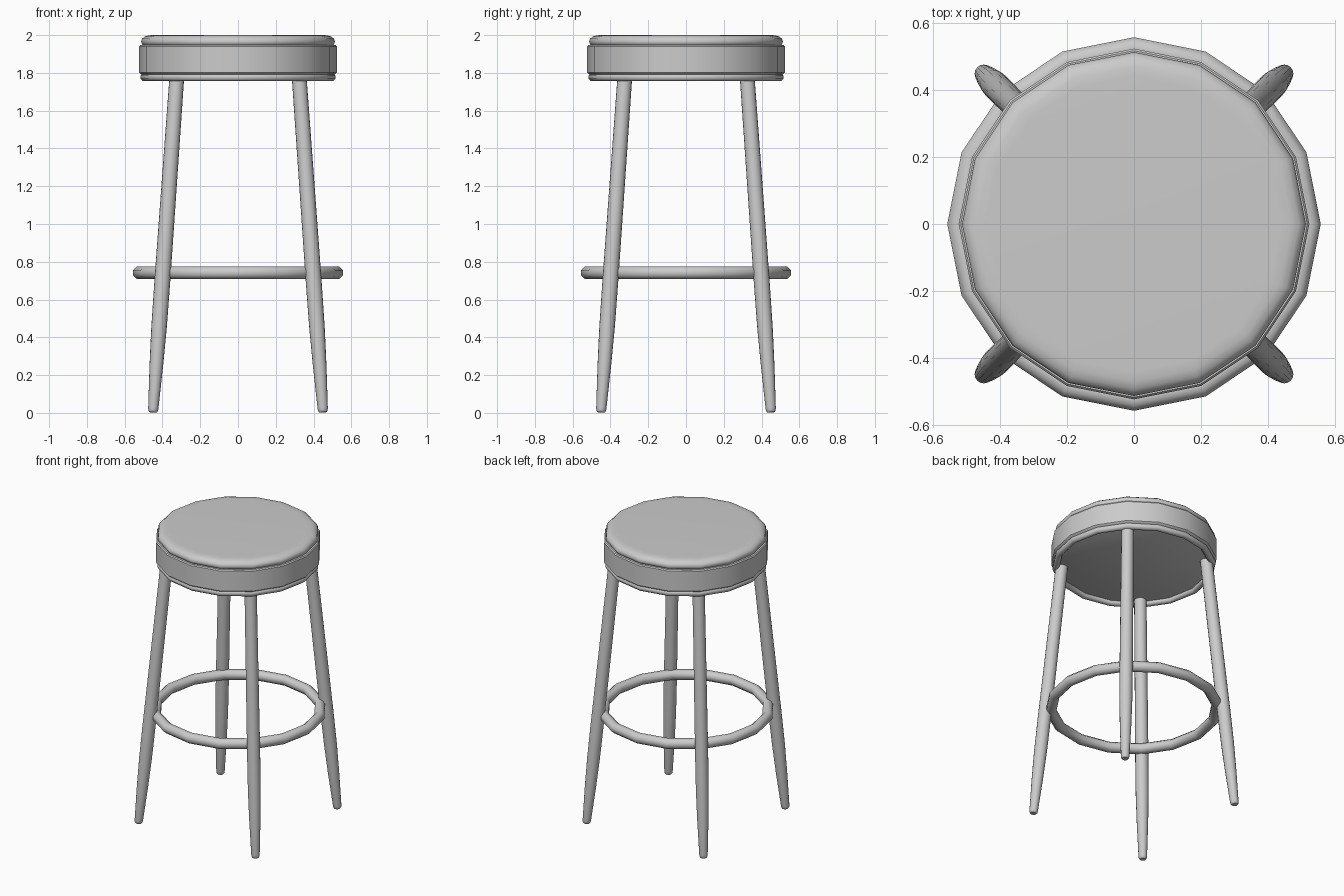
import bpy, bmesh, math
from mathutils import Vector, Matrix

cube = bpy.data.objects.get("Cube")
if cube:
    bpy.data.objects.remove(cube, do_unlink=True)

grey = bpy.data.materials.new("plain_grey")
grey.use_nodes = True
grey.diffuse_color = (0.6, 0.6, 0.6, 1)
grey.node_tree.nodes["Principled BSDF"].inputs["Base Color"].default_value = (0.6, 0.6, 0.6, 1)


def lathe(name, profile, sides=16, closed=False, matrix=Matrix(), sharp=40):
    """Turn a (radius, height) profile about z; open profiles get end caps."""
    bm = bmesh.new()
    rings = []
    for r, z in profile:
        angles = [math.tau * i / sides for i in range(sides)]
        rings.append([bm.verts.new((r * math.cos(a), r * math.sin(a), z)) for a in angles])
    pairs = list(zip(rings, rings[1:]))
    if closed:
        pairs.append((rings[-1], rings[0]))
    else:
        bm.faces.new(rings[0][::-1])
        bm.faces.new(rings[-1])
    for low, high in pairs:
        for i in range(sides):
            j = (i + 1) % sides
            bm.faces.new((low[i], low[j], high[j], high[i]))
    bmesh.ops.recalc_face_normals(bm, faces=bm.faces)
    mesh = bpy.data.meshes.new(name)
    bm.to_mesh(mesh)
    bm.free()
    mesh.materials.append(grey)
    obj = bpy.data.objects.new(name, mesh)
    obj.matrix_world = matrix
    bpy.context.collection.objects.link(obj)
    bpy.ops.object.select_all(action='DESELECT')
    obj.select_set(True)
    bpy.context.view_layer.objects.active = obj
    bpy.ops.object.shade_smooth_by_angle(angle=math.radians(sharp))
    return obj


def hoop(name, radius, height, tube, steps=8):
    """Round tube bent into a sixteen-sided ring."""
    turns = [math.tau * (i + 0.5) / steps for i in range(steps)]
    tube /= math.cos(math.pi / steps)
    section = [(radius + tube * math.cos(a), height + tube * math.sin(a)) for a in turns]
    return lathe(name, section, closed=True, sharp=60)


# Seat: cushion, side band and piping under it
lathe("seat_cushion", [(0.49, 1.94), (0.508, 1.95), (0.513, 1.965), (0.508, 1.981),
                       (0.492, 1.993), (0.47, 1.999), (0.44, 2.0)], sharp=50)
lathe("seat_band", [(0.49, 1.782), (0.517, 1.795), (0.523, 1.802), (0.523, 1.94),
                    (0.517, 1.947), (0.49, 1.947)], sharp=30)
hoop("seat_piping", 0.495, 1.777, 0.02)

# Foot ring
hoop("foot_ring", 0.525, 0.742, 0.032)

# Splayed legs with tapered feet
for name, sx, sy in (("front_left_leg", 1, -1), ("front_right_leg", -1, -1),
                     ("back_left_leg", 1, 1), ("back_right_leg", -1, 1)):
    foot = Vector((0.45 * sx, 0.45 * sy, 0.003))
    head = Vector((0.323 * sx, 0.323 * sy, 1.79))
    axis = head - foot
    pose = Matrix.Translation(foot) @ axis.to_track_quat('Z', 'Y').to_matrix().to_4x4()
    lathe(name, [(0.019, 0), (0.025, 0.008), (0.027, 0.02), (0.036, 0.25), (0.041, 0.45),
                 (0.042, 0.7), (0.039, axis.length)], matrix=pose)
